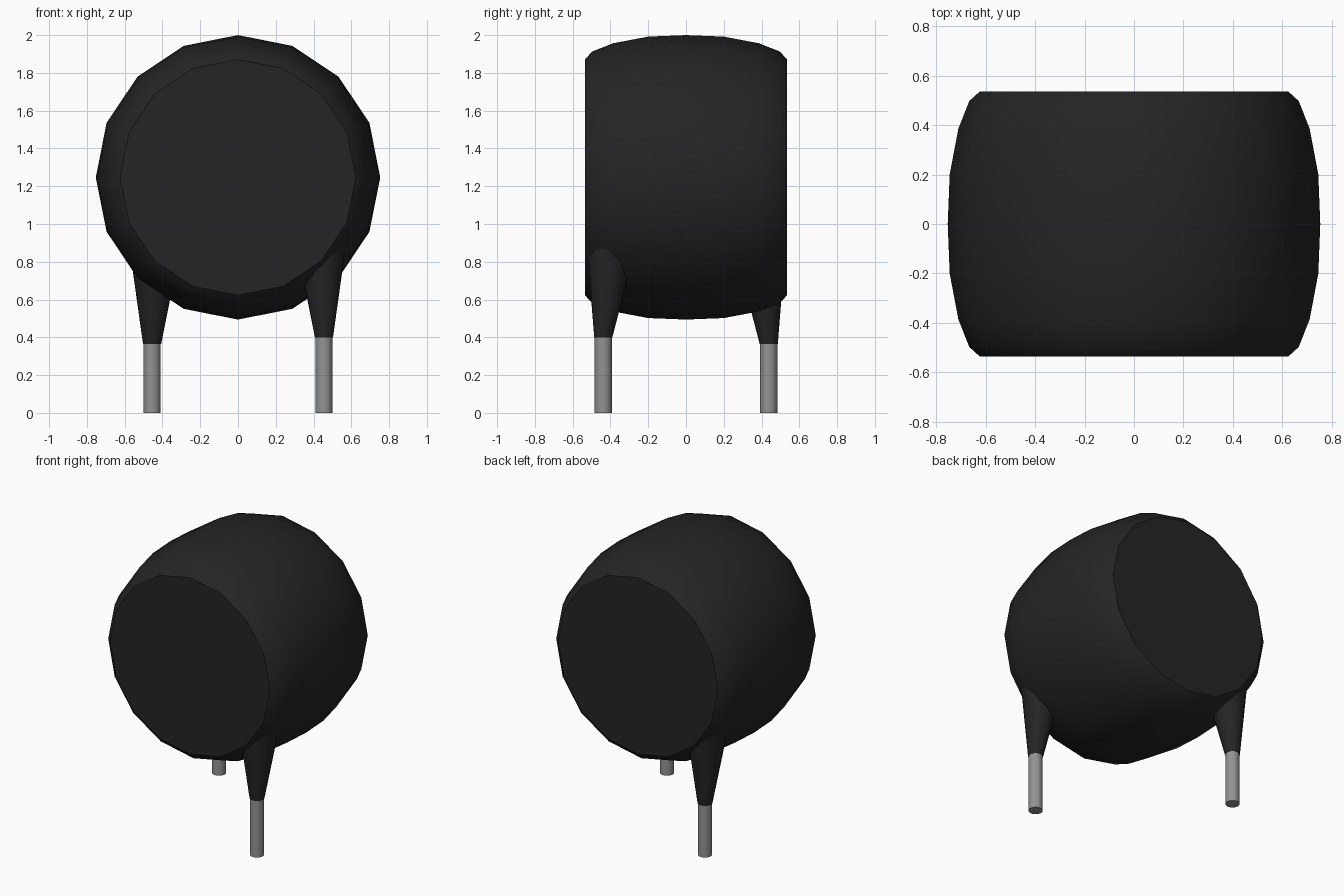
import bpy, bmesh, math
from mathutils import Vector

cube = bpy.data.objects.get("Cube")
if cube:
    bpy.data.objects.remove(cube, do_unlink=True)


def material(name, value):
    m = bpy.data.materials.new(name)
    m.use_nodes = True
    col = (value, value, value, 1)
    m.diffuse_color = col
    m.node_tree.nodes["Principled BSDF"].inputs["Base Color"].default_value = col
    return m


black = material("black plastic", 0.018)
grey = material("grey metal", 0.29)


def loft(name, rings, mat):
    """Bridge a list of vertex rings and cap both ends."""
    bm = bmesh.new()
    loops = [[bm.verts.new(p) for p in ring] for ring in rings]
    n = len(loops[0])
    for a, b in zip(loops, loops[1:]):
        for i in range(n):
            j = (i + 1) % n
            bm.faces.new((a[i], a[j], b[j], b[i]))
    bm.faces.new(loops[0])
    bm.faces.new(loops[-1])
    bmesh.ops.recalc_face_normals(bm, faces=bm.faces)
    me = bpy.data.meshes.new(name)
    bm.to_mesh(me)
    bm.free()
    me.materials.append(mat)
    ob = bpy.data.objects.new(name, me)
    bpy.context.collection.objects.link(ob)
    bpy.ops.object.select_all(action='DESELECT')
    ob.select_set(True)
    bpy.context.view_layer.objects.active = ob
    bpy.ops.object.shade_smooth_by_angle(angle=math.radians(32))
    return ob


def circle(centre, r, n, u, v):
    return [Vector(centre) + r * (math.cos(2 * math.pi * i / n) * Vector(u)
            + math.sin(2 * math.pi * i / n) * Vector(v)) for i in range(n)]


X, Y, Z = (1, 0, 0), (0, 1, 0), (0, 0, 1)

# Barrel-shaped body, lying front to back
half = [(0.2, 0.745), (0.385, 0.71), (0.497, 0.666), (0.535, 0.624)]
profile = [(-y, r) for y, r in reversed(half)] + [(0, 0.753)] + half
loft("body", [circle((0, y, 1.247), r, 16, X, Z) for y, r in profile], black)

# Two diagonal legs: a leaning tapered sleeve over a straight metal pin
for side, label, joint in ((1, "front_left", 0.40), (-1, "back_right", 0.365)):
    x, y = 0.455 * side, -0.438 * side
    top = 0.9
    h = top - joint
    loft(label + "_sleeve", [
        circle((x, y, joint), 0.048, 24, X, Y),
        circle((x - 0.03 * h * side, y + 0.09 * h * side, top),
               0.048 + 0.17 * h, 24, X, Y)], black)
    loft(label + "_pin", [circle((x, y, z), 0.0455, 24, X, Y)
                          for z in (0, joint + 0.04)], grey)
